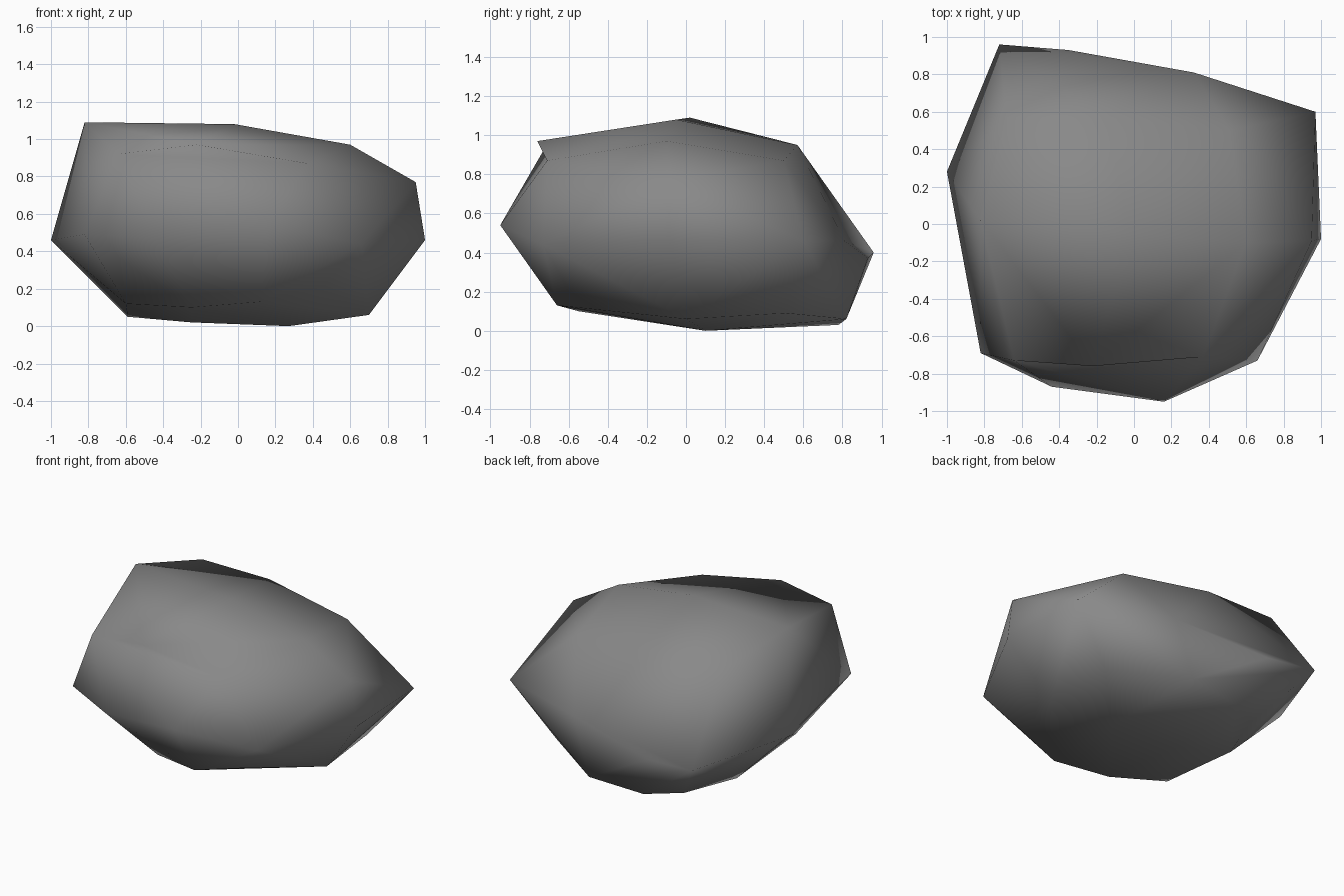
import bpy
import bmesh
from mathutils import Vector

cube = bpy.data.objects.get("Cube")
if cube:
    bpy.data.objects.remove(cube, do_unlink=True)


def make_material(name, colour):
    material = bpy.data.materials.new(name)
    material.use_nodes = True
    material.diffuse_color = colour
    material.node_tree.nodes["Principled BSDF"].inputs["Base Color"].default_value = colour
    return material


def turn_edge(bm, start, end):
    """Swap the diagonal between two corners to leave a shallow dent."""
    a, b = (min(bm.verts, key=lambda v: (v.co - Vector(p)).length) for p in (start, end))
    edge = bm.edges.get((a, b))
    if edge:
        bmesh.ops.rotate_edges(bm, edges=[edge], use_ccw=True)


def hull_object(name, rings, dents, material):
    """Wrap a faceted skin around rings of corner points."""
    bm = bmesh.new()
    for ring in rings:
        for corner in ring:
            bm.verts.new(corner)
    result = bmesh.ops.convex_hull(bm, input=bm.verts[:])
    unused = set(result["geom_interior"]) | set(result["geom_unused"])
    loose = [v for v in unused if isinstance(v, bmesh.types.BMVert) and v.is_valid]
    bmesh.ops.delete(bm, geom=loose, context="VERTS")
    for start, end in dents:
        turn_edge(bm, start, end)
    bmesh.ops.recalc_face_normals(bm, faces=bm.faces[:])
    for face in bm.faces:
        face.smooth = True
    mesh = bpy.data.meshes.new(name)
    bm.to_mesh(mesh)
    bm.free()
    mesh.materials.append(material)
    obj = bpy.data.objects.new(name, mesh)
    bpy.context.collection.objects.link(obj)
    return obj


# Gently domed top with its rim, listed counter-clockwise
front_brow = (-.22, -.76, .97)
top_rim = [
    (-.02, -.05, 1.08), (-.82, .02, 1.09), (-.64, -.73, .92),
    front_brow, (.37, -.71, .87), (.6, -.1, .97),
    (.51, .5, .87), (-.15, .57, .95), (-.68, .57, .95),
]

# Widest belt of the boulder, with a raised shoulder on one side
front_nose = (.16, -.95, .54)
belt = [
    (-1, .28, .46), (-.82, -.69, .49), (-.44, -.87, .47),
    front_nose, (.66, -.73, .44), (1, -.08, .46),
    (.95, -.09, .77), (.97, .6, .46), (.32, .81, .46),
    (-.35, .93, .37), (-.72, .96, .4),
]

# Narrower underside
underside = [
    (-.59, .27, .05), (-.6, -.38, .12), (-.25, -.55, .1),
    (.12, -.66, .13), (.45, -.6, .21), (.7, .0, .06),
    (.67, .51, .09), (.19, .82, .06), (-.21, .78, .03),
    (-.44, .65, .05), (-.25, .12, .02), (.27, .1, 0),
]

stone = make_material("stone grey", (.25, .25, .25, 1))
hull_object("boulder", (top_rim, belt, underside), [(front_brow, front_nose)], stone)
